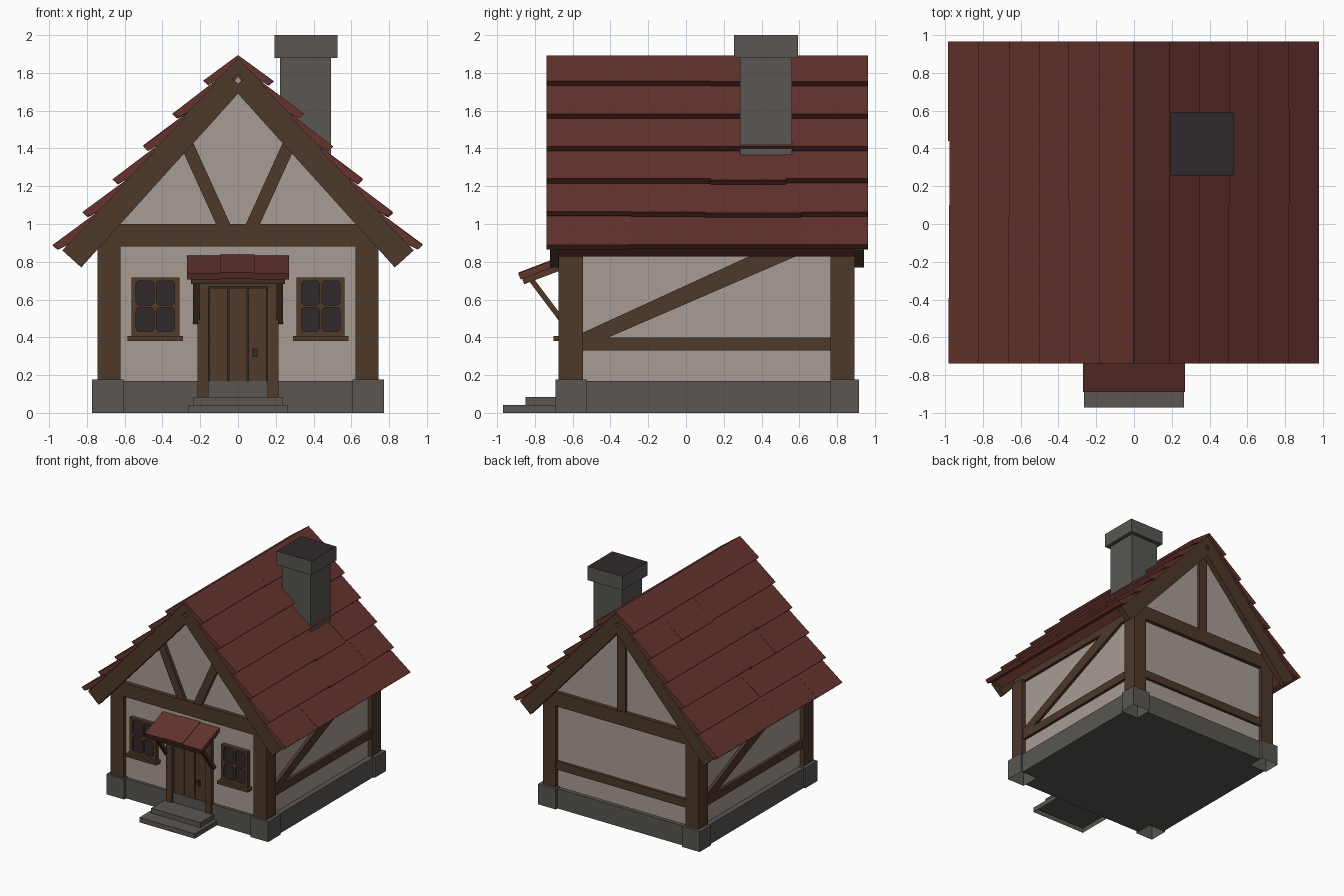
import bpy, bmesh, math, random
from mathutils import Vector

random.seed(4)
cube = bpy.data.objects.get("Cube")
if cube:
    bpy.data.objects.remove(cube, do_unlink=True)


def material(name, r, g, b):
    m = bpy.data.materials.new(name)
    m.use_nodes = True
    m.diffuse_color = (r, g, b, 1)
    bsdf = next(n for n in m.node_tree.nodes if n.type == 'BSDF_PRINCIPLED')
    bsdf.inputs["Base Color"].default_value = (r, g, b, 1)
    bsdf.inputs["Roughness"].default_value = 0.9
    return m


PLASTER = material("plaster", 0.39, 0.335, 0.295)
TIMBER = material("timber", 0.075, 0.040, 0.023)
TRIM = material("trim_wood", 0.083, 0.043, 0.023)
STONE = material("stone", 0.101, 0.094, 0.084)
TILE = material("roof_tile", 0.126, 0.033, 0.026)
DARK = material("dark_glass", 0.031, 0.022, 0.025)


def prism(name, pts, axis, lo, hi, mat):
    """Extrude a 2D outline: axis 'y' takes (x, z) points, axis 'x' takes (y, z)."""
    bm = bmesh.new()
    rings = []
    for d in (lo, hi):
        rings.append([bm.verts.new((u, d, v) if axis == 'y' else (d, u, v)) for u, v in pts])
    bm.faces.new(rings[0])
    bm.faces.new(rings[1])
    n = len(pts)
    for i in range(n):
        j = (i + 1) % n
        bm.faces.new((rings[0][i], rings[0][j], rings[1][j], rings[1][i]))
    bmesh.ops.recalc_face_normals(bm, faces=bm.faces)
    me = bpy.data.meshes.new(name)
    bm.to_mesh(me)
    bm.free()
    me.materials.append(mat)
    ob = bpy.data.objects.new(name, me)
    bpy.context.collection.objects.link(ob)
    return ob


def box(name, x, y, z, mat):
    pts = [(x[0], z[0]), (x[1], z[0]), (x[1], z[1]), (x[0], z[1])]
    return prism(name, pts, 'y', min(y), max(y), mat)


def open_box(name, x, y, z, mat):
    """Box without its underside."""
    ob = box(name, x, y, z, mat)
    bm = bmesh.new()
    bm.from_mesh(ob.data)
    bmesh.ops.delete(bm, geom=[f for f in bm.faces if f.normal.z < -0.9], context='FACES')
    bm.to_mesh(ob.data)
    bm.free()


def bar(name, p, q, width, axis, lo, hi, mat):
    """Straight beam of given width between two 2D points."""
    p, q = Vector(p), Vector(q)
    d = (q - p).normalized()
    n = Vector((-d.y, d.x)) * width / 2
    return prism(name, [p + n, q + n, q - n, p - n], axis, lo, hi, mat)


MID_Y = 0.112                      # middle of the house along its depth
FRONT, BACK = -0.64, 0.86          # plaster faces

# Foundation, hollow corner blocks and steps
box("foundation_across", (-0.757, 0.757), (-0.525, 0.765), (0, 0.17), STONE)
box("foundation_along", (-0.605, 0.605), (-0.665, 0.893), (0, 0.17), STONE)
for sx in (-1, 1):
    for y in ((-0.692, -0.525), (0.765, 0.917)):
        open_box("foundation_corner", sorted((sx * 0.605, sx * 0.773)), y, (0, 0.176), STONE)
open_box("lower_step", (-0.265, 0.265), (-0.97, -0.665), (0, 0.042), STONE)
open_box("upper_step", (-0.235, 0.235), (-0.85, -0.665), (0.042, 0.085), STONE)

# Plaster walls with gables
prism("walls", [(-0.71, 0.15), (0.71, 0.15), (0.71, 0.99), (0, 1.80), (-0.71, 0.99)],
      'y', FRONT, BACK, PLASTER)

# Corner posts, side rails and side braces
for sx in (-1, 1):
    side = sorted((sx * 0.68, sx * 0.735))
    for y in ((-0.675, -0.545), (0.765, 0.893)):
        box("corner_post", sorted((sx * 0.622, sx * 0.745)), y, (0.17, 0.9), TIMBER)
    box("side_rail", side, (-0.56, 0.78), (0.33, 0.40), TIMBER)
    box("side_top_plate", side, (-0.66, 0.88), (0.88, 0.98), TIMBER)
    brace = [(-0.545, 0.40), (-0.41, 0.40), (0.70, 0.88), (0.70, 0.90), (0.49, 0.90), (-0.545, 0.425)]
    if sx < 0:
        brace = [(2 * MID_Y - y, z) for y, z in brace]
    prism("side_brace", brace, 'x', *side, TIMBER)

# Gable timbers
for name, y in (("front", (-0.675, -0.62)), ("back", (0.84, 0.893))):
    box(name + "_tie_beam", (-0.72, 0.72), y, (0.88, 1.0), TIMBER)
box("back_rail", (-0.64, 0.64), (0.84, 0.885), (0.33, 0.40), TIMBER)
box("back_king_post", (-0.04, 0.04), (0.84, 0.885), (0.99, 1.72), TIMBER)
for sx in (-1, 1):
    bar("front_gable_strut", (sx * 0.07, 0.98), (sx * 0.27, 1.42), 0.068,
        'y', -0.67, -0.62, TIMBER)

# Bargeboards, notched to leave a small diamond opening at the apex
for name, y in (("front", (-0.72, -0.672)), ("back", (0.893, 0.942))):
    for sx in (-1, 1):
        outline = [(0, 1.888), (0.93, 0.86), (0.83, 0.77), (0, 1.69),
                   (0, 1.742), (0.027, 1.768), (0, 1.794)]
        prism(name + "_bargeboard", [(sx * u, v) for u, v in outline], 'y', *y, TIMBER)

# Main roof: sloping deck and overlapping tile rows
PITCH = math.radians(47.9)
RIDGE = 1.891


def slope(sx, s, n):
    """Point at distance s down the slope and n above it."""
    c, k = math.cos(PITCH), math.sin(PITCH)
    return (sx * (s * c + n * k), RIDGE - s * k + n * c)


seams = {1: [[0.13], [], [0.10], [0.13, 0.53], [-0.29, 0.10, 0.61], [-0.30, 0.61]],
         -1: [[0.36], [0.12, 0.55], [-0.27, 0.51], [-0.28, 0.04], [0.16], [-0.39, 0.10, 0.44]]}
for sx in (-1, 1):
    prism("roof_deck", [slope(sx, 0, 0), slope(sx, 1.365, 0), slope(sx, 1.365, -0.075),
                        slope(sx, 0.083, -0.075)], 'y', -0.70, 0.92, TILE)
    for row in range(6):
        cuts = [-0.738] + seams[sx][row] + [0.964]
        for y0, y1 in zip(cuts, cuts[1:]):
            end = 0.222 + 0.235 * row + random.uniform(-0.004, 0.007)
            start = max(0, end - 0.262)
            lift = 0.05 + 0.001 * row + random.uniform(-0.003, 0.003)
            prism("roof_tile", [slope(sx, start, 0.003), slope(sx, end, lift),
                                slope(sx, end, lift - 0.036), slope(sx, end - 0.06, -0.005),
                                slope(sx, start, -0.012)],
                  'y', y0, y1, TILE)

# Chimney with a dark top
box("chimney", (0.222, 0.492), (0.285, 0.56), (1.30, 1.90), STONE)
cap = box("chimney_cap", (0.192, 0.526), (0.255, 0.592), (1.88, 2.0), STONE)
cap.data.materials.append(DARK)
for f in cap.data.polygons:
    if f.normal.z > 0.9:
        f.material_index = 1

# Door
for sx in (-1, 1):
    box("door_post", sorted((sx * 0.157, sx * 0.215)), (-0.676, -0.63), (0.085, 0.70), TRIM)
box("door_lintel", (-0.215, 0.215), (-0.676, -0.63), (0.668, 0.73), TRIM)
box("door_gaps", (-0.157, 0.157), (-0.652, -0.63), (0.17, 0.668), DARK)
for i in (-1, 0, 1):
    box("door_plank", (i * 0.104 - 0.048, i * 0.104 + 0.048), (-0.66, -0.64), (0.17, 0.66), TRIM)
box("door_handle", (0.076, 0.104), (-0.674, -0.65), (0.295, 0.342), DARK)

# Porch canopy on struts
bar("canopy_board", (-0.862, 0.696), (-0.63, 0.784), 0.032, 'x', -0.25, 0.25, TRIM)
for x0, x1, up in ((-0.27, -0.092, 0), (-0.092, 0.088, 0.005), (0.088, 0.27, 0)):
    bar("canopy_tile", (-0.882, 0.722 + up), (-0.63, 0.818 + up), 0.034, 'x', x0, x1, TILE)
for sx in (-1, 1):
    bar("canopy_strut", (-0.815, 0.70), (-0.65, 0.48), 0.028,
        'x', *sorted((sx * 0.205, sx * 0.238)), TIMBER)


# Windows: frame with four rounded openings, glass and sill
def rounded(cx, cz, w, h, r):
    pts = []
    for k, (u, v) in enumerate(((1, 1), (-1, 1), (-1, -1), (1, -1))):
        for a in (0, 30, 60, 90):
            t = math.radians(a + 90 * k)
            pts.append((cx + u * (w - r) + r * math.cos(t), cz + v * (h - r) + r * math.sin(t)))
    return pts


for sx in (-1, 1):
    cx = sx * 0.438
    frame = box("window_frame", (cx - 0.127, cx + 0.127), (-0.676, -0.62), (0.40, 0.716), TRIM)
    cutters = []
    for i in (-1, 1):
        for cz in (0.494, 0.635):
            cutter = prism("window_cutter", rounded(cx + i * 0.054, cz, 0.047, 0.064, 0.018),
                           'y', -0.72, -0.645, TRIM)
            cutter.hide_render = True
            cutters.append(cutter)
            mod = frame.modifiers.new("opening", 'BOOLEAN')
            mod.operation = 'DIFFERENCE'
            mod.solver = 'EXACT'
            mod.object = cutter
    graph = bpy.context.evaluated_depsgraph_get()
    cut_mesh = bpy.data.meshes.new_from_object(frame.evaluated_get(graph))
    frame.modifiers.clear()
    frame.data = cut_mesh
    for cutter in cutters:
        bpy.data.objects.remove(cutter, do_unlink=True)
    box("window_glass", (cx - 0.11, cx + 0.11), (-0.66, -0.63), (0.42, 0.70), DARK)
    box("window_sill", (cx - 0.146, cx + 0.146), (-0.702, -0.62), (0.38, 0.406), TRIM)
